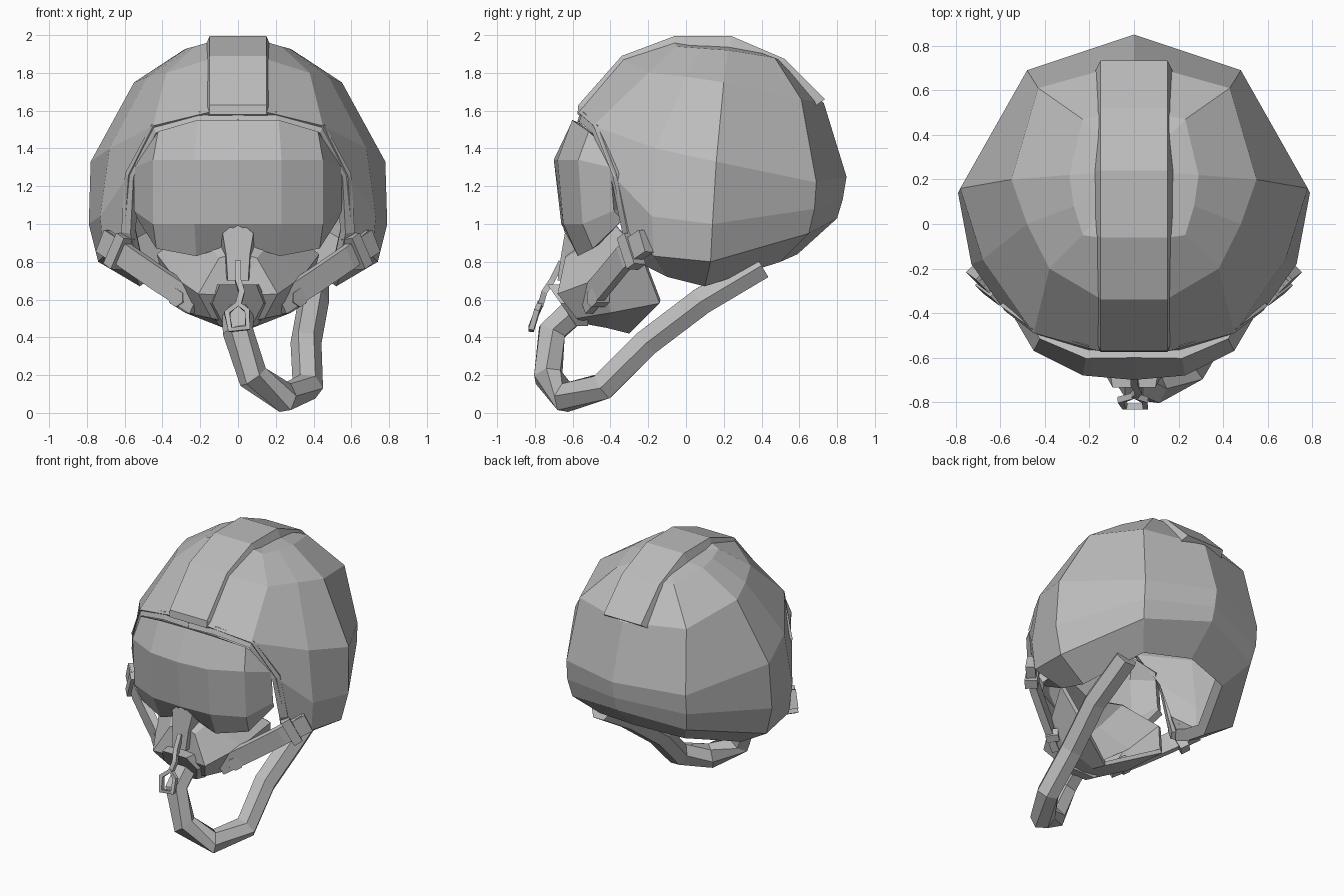
import bpy, bmesh, math
from mathutils import Vector

cube = bpy.data.objects.get("Cube")
if cube:
    bpy.data.objects.remove(cube, do_unlink=True)

grey = bpy.data.materials.new("plain grey")
grey.use_nodes = True
grey.diffuse_color = (0.5, 0.5, 0.5, 1)
grey.node_tree.nodes["Principled BSDF"].inputs["Base Color"].default_value = grey.diffuse_color


def finish(name, bm, mirror=False, thickness=0):
    """Turn a bmesh into a flat-shaded object, optionally mirrored and thickened."""
    bmesh.ops.remove_doubles(bm, verts=bm.verts, dist=0.0005)
    bmesh.ops.recalc_face_normals(bm, faces=bm.faces)
    mesh = bpy.data.meshes.new(name)
    bm.to_mesh(mesh)
    bm.free()
    mesh.materials.append(grey)
    obj = bpy.data.objects.new(name, mesh)
    bpy.context.collection.objects.link(obj)
    if mirror:
        obj.modifiers.new("mirror", "MIRROR").merge_threshold = 0.002
    if thickness:
        wall = obj.modifiers.new("wall", "SOLIDIFY")
        wall.thickness = thickness
        wall.offset = -1


def loft(rows, closed=False, caps=False, loop=False, skip=()):
    """Skin rows of points; skip lists (row, column) cells left open."""
    bm = bmesh.new()
    grid = [[bm.verts.new(p) for p in row] for row in rows]
    n = len(grid[0])
    for i in range(len(grid) if loop else len(grid) - 1):
        a, b = grid[i], grid[(i + 1) % len(grid)]
        for j in range(n if closed else n - 1):
            if (i, j) not in skip:
                k = (j + 1) % n
                bm.faces.new((a[j], a[k], b[k], b[j]))
    if caps:
        bm.faces.new(grid[0])
        bm.faces.new(grid[-1])
    return bm


def sweep(name, path, sides, wide, deep, up, loop=False, mirror=False):
    """Run a regular section along a path; deep is measured along up."""
    pts = [Vector(p) for p in path]
    rows = []
    for i, p in enumerate(pts):
        before = pts[i - 1] if i or loop else p
        after = pts[(i + 1) % len(pts)] if i < len(pts) - 1 or loop else p
        t = (after - before).normalized()
        side = t.cross(Vector(up)).normalized()
        out = side.cross(t)
        ring = []
        for k in range(sides):
            a = math.tau * (k + 0.5) / sides
            ring.append(p + side * wide * math.cos(a) + out * deep * math.sin(a))
        rows.append(ring)
    finish(name, loft(rows, True, not loop, loop), mirror)


def prism(name, outline, front, back):
    """Join a front outline to a back outline."""
    rows = [[place(x, z) for x, z in outline] for place in (front, back)]
    finish(name, loft(rows, True, True))


# Helmet shell: rings from crown to rim, running front strip, brow, temple, side, back corner, back
rings = [
    [(.16, -.06, 1.96), (.23, -.05, 1.94), (.27, .08, 1.93), (.29, .22, 1.92), (.23, .47, 1.88), (0, .52, 1.86)],
    [(.16, -.33, 1.87), (.38, -.2, 1.8), (.48, 0, 1.78), (.55, .2, 1.75), (.43, .61, 1.66), (0, .73, 1.64)],
    [(.16, -.57, 1.59), (.45, -.49, 1.52), (.68, -.16, 1.4), (.78, .16, 1.33), (.48, .69, 1.22), (0, .85, 1.25)],
    [(.58, -.39, 1.26), (.73, -.18, 1.04), (.79, .14, 1.0), (.48, .68, 1.08), (0, .83, 1.13)],
    [(.6, -.32, .96), (.71, -.17, .83), (.74, .13, .8), (.46, .65, .95), (0, .8, 1.03)],
    [(.56, -.24, .79), (.54, -.1, .72), (.52, .1, .67), (.34, .5, .8), (0, .59, .84)],
]
rows = []
for r in rings:
    r = [rings[2][0]] * (6 - len(r)) + r
    rows.append([(0, r[0][1], r[0][2])] + r)
rows.insert(0, [(0, .24, 1.96)] * len(rows[0]))
shell = loft(rows, skip=[(i, j) for i in (3, 4, 5) for j in (0, 1)])
loose = [v for v in shell.verts if not v.link_faces]
bmesh.ops.delete(shell, geom=loose, context="VERTS")
bmesh.ops.remove_doubles(shell, verts=shell.verts, dist=0.0005)
bmesh.ops.dissolve_degenerate(shell, edges=shell.edges, dist=0.0005)
finish("helmet_shell", shell, True, 0.08)

# Trim around the face opening
sweep("face_trim", [(0, -.54, 1.56), (.2, -.53, 1.56), (.43, -.46, 1.5), (.56, -.36, 1.26), (.58, -.3, .96),
                    (.55, -.23, .82)], 4, .04, .04, (.5, -1, .3), mirror=True)

# Raised strip over the crown
arc = [(-.575, 1.58), (-.57, 1.63), (-.34, 1.89), (-.06, 1.995), (.24, 1.995), (.52, 1.875), (.735, 1.66)]
rows = []
for y, z in arc:
    inward = (Vector((0, .2, 1.3)) - Vector((0, y, z))).normalized() * 0.06
    rows.append([(x, y + inward.y * d, z + inward.z * d)
                 for x, d in ((-.175, 1), (-.15, 0), (.15, 0), (.175, 1))])
finish("crown_strip", loft(rows, True, True))

# Visor: bulged plate, columns from the middle outward
columns = [(0, -.7, 1.55, .9), (.23, -.68, 1.55, .83), (.45, -.57, 1.49, .87), (.55, -.4, 1.34, 1.02)]
rows = []
for x, y, top, low in columns:
    mid = 1 - x
    rows.append([(x * .94, y + .1 * mid, top), (x, y, min(1.34, top - .04)),
                 (x, y + .04 * mid, max(1.0, low + .05)), (x * .96, y + .14 * mid, low)])
finish("visor", loft(rows), True, 0.05)

# Breathing mask: half sections from snout to cheek, nose to chin
mask = [
    [(0, -.64, .62)] * 5,
    [(0, -.63, .85), (.1, -.64, .82), (.21, -.68, .63), (.14, -.58, .5), (0, -.53, .47)],
    [(0, -.58, .92), (.15, -.54, .88), (.34, -.44, .72), (.28, -.4, .53), (0, -.42, .45)],
    [(0, -.46, 1.0), (.22, -.38, 1.0), (.43, -.24, .84), (.36, -.14, .58), (0, -.3, .42)],
]
finish("breathing_mask", loft(mask), True, 0.03)

# Nose ridge of the mask
prism("nose_ridge", [(0, 1.02), (.09, .95), (.07, .84), (.06, .7), (-.06, .7), (-.07, .84), (-.09, .95)],
      lambda x, z: (x * .9, -.66 - (1.02 - z) * .12 + abs(x) * .3, z),
      lambda x, z: (x * 1.2, -.54, z))

# Outlet block under the nose ridge, where the hose starts
prism("outlet_block", [(-.12, .68), (.12, .68), (.17, .58), (.09, .46), (-.09, .46), (-.17, .58)],
      lambda x, z: (x * .8, -.72 + (.66 - z) * .7, z),
      lambda x, z: (x * 1.1, -.52, z))

# Hose looping from the mask back up under the rim
sweep("hose", [(0, -.56, .57), (0, -.71, .43), (.08, -.73, .19), (.25, -.64, .08), (.37, -.44, .14),
               (.36, -.21, .37), (.4, .08, .59), (.4, .4, .78)], 6, .082, .082, (1, 0, 0))

# Release pull: stem and hanging loop
sweep("pull_stem", [(0, -.66, .8), (0, -.71, .7), (.02, -.75, .64), (0, -.77, .57)], 4, .022, .022, (1, 0, 0))
sweep("pull_loop", [(0, -.77, .58), (.05, -.79, .54), (.05, -.82, .45), (-.04, -.82, .44), (-.06, -.79, .53)],
      4, .02, .02, (0, 1, 0), loop=True)

# Straps, buckles and fasteners on both sides
outward = (.6, -.8, 0)
sweep("strap", [(.22, -.53, .58), (.42, -.42, .71), (.58, -.33, .82), (.7, -.22, .91)],
      4, .088, .035, outward, mirror=True)
sweep("strap_buckle", [(.61, -.31, .84), (.65, -.27, .87)], 4, .13, .06, outward, mirror=True)
sweep("strap_end", [(.65, -.27, .87), (.71, -.21, .91)], 4, .09, .045, outward, mirror=True)
sweep("strap_nut", [(.28, -.43, .61), (.33, -.5, .61)], 6, .05, .05, (0, 0, 1), mirror=True)
